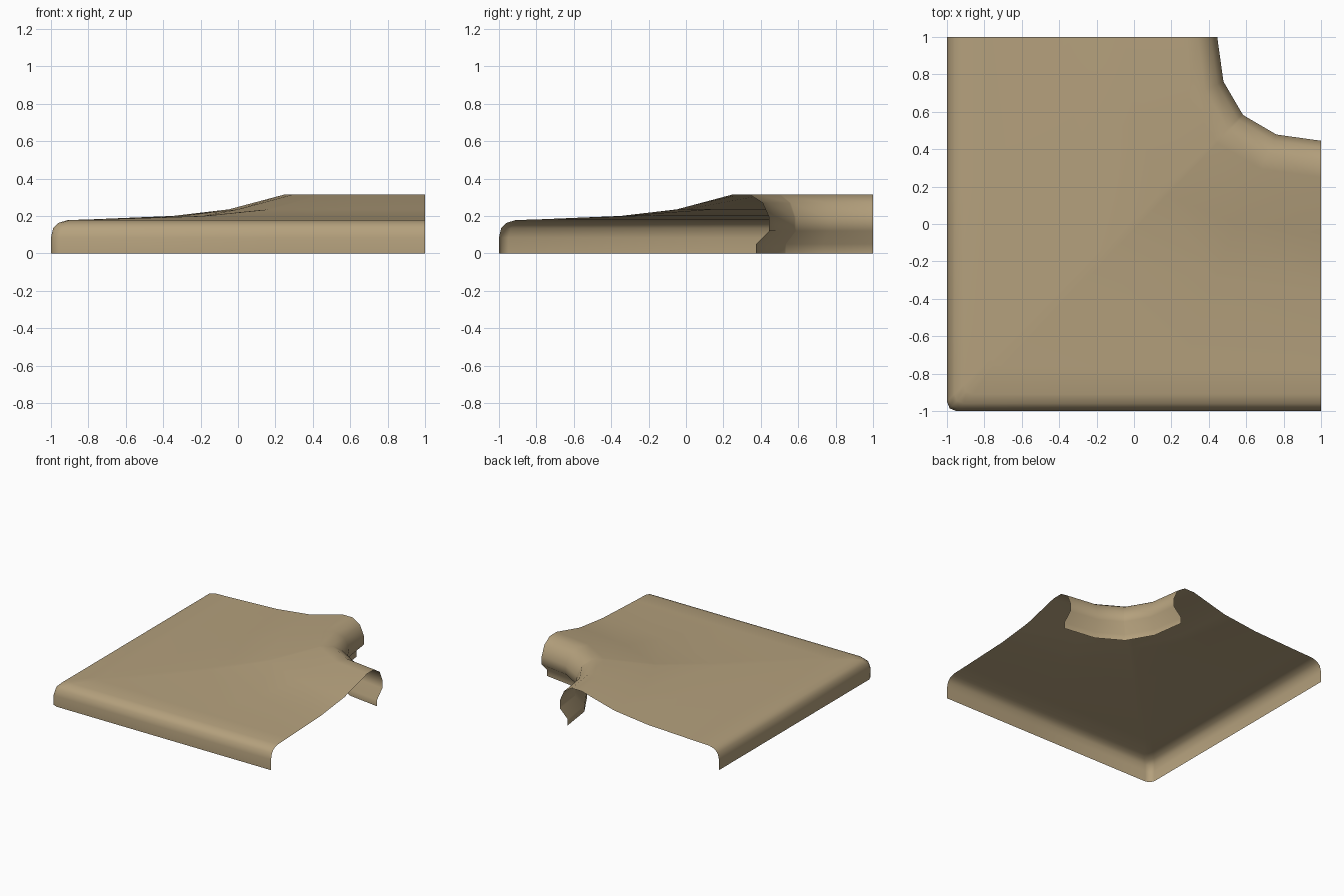
import bpy, bmesh, math

if "Cube" in bpy.data.objects:
    bpy.data.objects.remove(bpy.data.objects["Cube"])

stone = bpy.data.materials.new("sandy_tan")
stone.diffuse_color = (0.46, 0.355, 0.205, 1)
stone.use_nodes = True
stone.node_tree.nodes["Principled BSDF"].inputs["Base Color"].default_value = stone.diffuse_color

# Faceted quarter ring around the opening (unit size, measured from the corner at 1,1)
RING = [(1, 0), (0.94, 0.43), (0.757, 0.743), (0.75, 0.75), (0.743, 0.757), (0.43, 0.94), (0, 1)]

# Profile from the inner lip out to the outer skirt:
# (distance from corner, height, blend from ring to square, corner radius)
PROFILE = [
    (0.625, 0.0, 0, 0), (0.625, 0.05, 0, 0), (0.555, 0.12, 0, 0), (0.555, 0.19, 0, 0),
    (0.59, 0.27, 0, 0), (0.66, 0.315, 0, 0), (0.75, 0.315, 0, 0),
    (1.05, 0.235, 0.2, 0.05), (1.35, 0.2, 0.5, 0.05), (1.78, 0.182, 0.95, 0.05),
    (1.91, 0.178, 1, 0.05), (1.96, 0.163, 1, 0.05), (1.988, 0.135, 1, 0.05),
    (2.0, 0.085, 1, 0.05), (2.0, 0.0, 1, 0.05),
]


def square(d, r):
    """Quarter of a square outline with a small rounded corner."""
    k = d - 0.29 * r
    return [(d, 0), (d, 0.42 * d), (d, d - r), (k, k), (d - r, d), (0.42 * d, d), (0, d)]


def outline(d, w, r):
    return [(rx * d * (1 - w) + sx * w, ry * d * (1 - w) + sy * w)
            for (rx, ry), (sx, sy) in zip(RING, square(d, r))]


# Open shell lofted from the round lip to the square skirt
bm = bmesh.new()
rows = [[bm.verts.new((1 - x, 1 - y, z)) for x, y in outline(d, w, r)]
        for d, z, w, r in PROFILE]
for a, b in zip(rows, rows[1:]):
    for i in range(len(RING) - 1):
        bm.faces.new((a[i], b[i], b[i + 1], a[i + 1]))
bm.normal_update()
top = max(bm.faces, key=lambda f: f.calc_area())
if top.normal.z < 0:
    bmesh.ops.reverse_faces(bm, faces=bm.faces[:])

mesh = bpy.data.meshes.new("corner_slab")
bm.to_mesh(mesh)
bm.free()
mesh.materials.append(stone)
slab = bpy.data.objects.new("corner_slab", mesh)
bpy.context.collection.objects.link(slab)
bpy.context.view_layer.objects.active = slab
slab.select_set(True)
bpy.ops.object.shade_smooth_by_angle(angle=math.radians(50))
